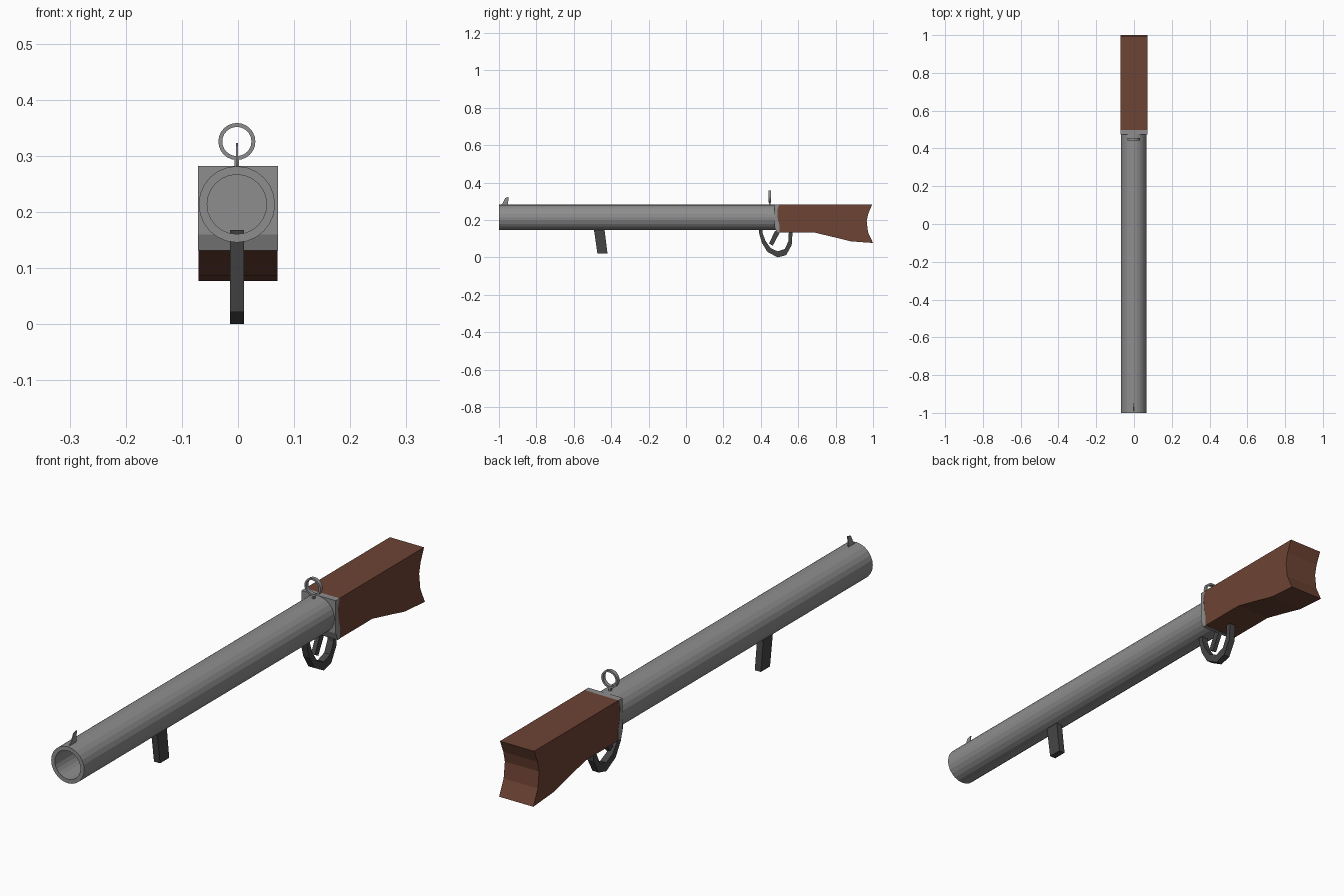
import bpy, bmesh, math
from mathutils import Vector

if "Cube" in bpy.data.objects:
    bpy.data.objects.remove(bpy.data.objects["Cube"])

CX = -0.002  # barrel axis offset


def material(name, rgb):
    m = bpy.data.materials.new(name)
    m.diffuse_color = (*rgb, 1)
    m.use_nodes = True
    m.node_tree.nodes["Principled BSDF"].inputs["Base Color"].default_value = m.diffuse_color
    return m


STEEL = material("grey steel", (0.27, 0.27, 0.27))
DARK = material("dark metal", (0.06, 0.06, 0.06))
WOOD = material("brown wood", (0.155, 0.056, 0.034))


def finish(name, bm, mat):
    bmesh.ops.recalc_face_normals(bm, faces=bm.faces)
    me = bpy.data.meshes.new(name)
    bm.to_mesh(me)
    bm.free()
    me.materials.append(mat)
    ob = bpy.data.objects.new(name, me)
    bpy.context.collection.objects.link(ob)
    return ob


def slab(name, profile, x0, x1, mat):
    """Extrude a (y, z) side profile from x0 to x1."""
    bm = bmesh.new()
    face = bm.faces.new([bm.verts.new((x0, y, z)) for y, z in profile])
    out = bmesh.ops.extrude_face_region(bm, geom=[face])
    moved = [g for g in out["geom"] if isinstance(g, bmesh.types.BMVert)]
    bmesh.ops.translate(bm, verts=moved, vec=Vector((x1 - x0, 0, 0)))
    return finish(name, bm, mat)


def tube(name, y0, y1, r_out, r_in, z, sides, mat):
    """Hollow ring or pipe along y."""
    bm = bmesh.new()
    rings = []
    for r, y in ((r_out, y0), (r_out, y1), (r_in, y1), (r_in, y0)):
        rings.append([bm.verts.new((CX + r * math.cos(2 * math.pi * i / sides), y,
                                    z + r * math.sin(2 * math.pi * i / sides)))
                      for i in range(sides)])
    for a in range(4):
        p, q = rings[a], rings[(a + 1) % 4]
        for i in range(sides):
            j = (i + 1) % sides
            bm.faces.new((p[i], p[j], q[j], q[i]))
    return finish(name, bm, mat)


# Barrel with open bore, closed at the rear by the receiver
tube("barrel", -1.0, 0.48, 0.068, 0.053, 0.2135, 24, STEEL)
slab("receiver", [(0.474, 0.282), (0.498, 0.282), (0.488, 0.25), (0.49, 0.21),
                  (0.5, 0.17), (0.5, 0.131), (0.486, 0.131), (0.474, 0.16)],
     -0.071, 0.071, STEEL)

# Stock with hollowed butt
slab("stock", [(0.496, 0.282), (0.995, 0.282), (0.975, 0.235), (0.966, 0.195),
               (0.973, 0.135), (1.0, 0.077), (0.88, 0.086), (0.80, 0.106),
               (0.69, 0.132), (0.495, 0.132), (0.495, 0.17), (0.484, 0.21),
               (0.482, 0.25)], -0.0705, 0.0705, WOOD)

# Front grip, reaching slightly into the bore
slab("front_grip", [(-0.495, 0.168), (-0.438, 0.168), (-0.42, 0.022), (-0.474, 0.022)],
     CX - 0.0125, CX + 0.0125, DARK)

# Trigger guard and trigger
guard_outer = [(0.388, 0.155), (0.392, 0.125), (0.405, 0.08), (0.435, 0.03),
               (0.49, 0.0), (0.535, 0.012), (0.565, 0.065), (0.57, 0.14)]
guard_inner = [(0.55, 0.14), (0.547, 0.085), (0.528, 0.045), (0.49, 0.032),
               (0.452, 0.05), (0.424, 0.09), (0.41, 0.128), (0.407, 0.155)]
slab("trigger_guard", guard_outer + guard_inner, CX - 0.0125, CX + 0.0125, DARK)
slab("trigger", [(0.475, 0.14), (0.505, 0.14), (0.464, 0.063), (0.444, 0.074)],
     CX - 0.008, CX + 0.008, DARK)

# Sights
slab("front_sight", [(-0.995, 0.278), (-0.98, 0.29), (-0.966, 0.318), (-0.948, 0.323),
                     (-0.953, 0.278)], CX - 0.0018, CX + 0.0018, STEEL)
tube("rear_sight_ring", 0.441, 0.455, 0.033, 0.026, 0.3255, 24, STEEL)
slab("rear_sight_post", [(0.443, 0.278), (0.453, 0.278), (0.453, 0.297), (0.443, 0.297)],
     CX - 0.004, CX + 0.004, STEEL)
